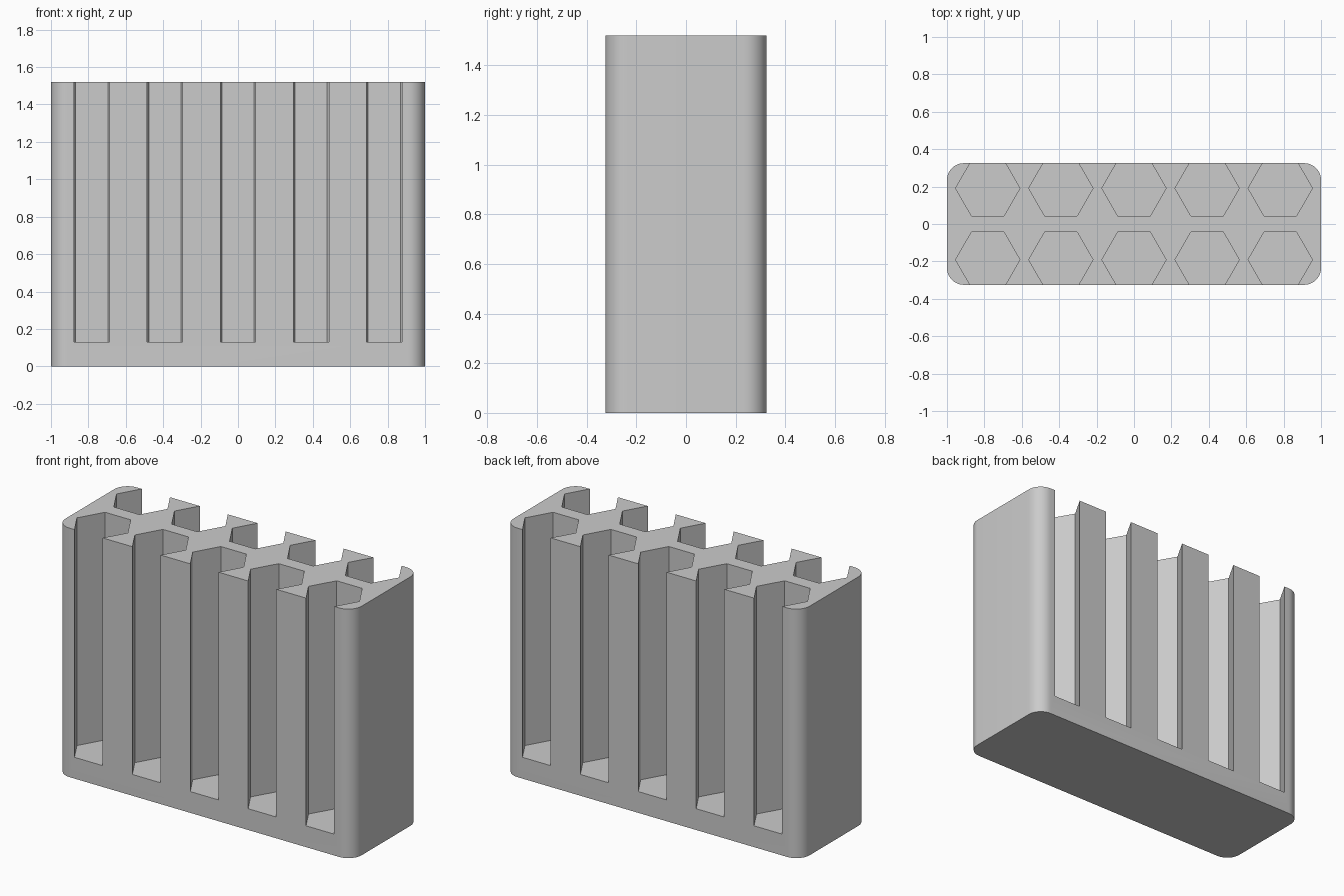
import bpy, bmesh
from math import pi, sin, cos, radians

W, D, H = 1.0, 0.325, 1.52      # half width, half depth, height
CORNER = 0.09                   # vertical corner radius
FLOOR = 0.13                    # height of the pocket floors
HEX_R, HEX_Y, PITCH = 0.172, 0.191, 0.391

if "Cube" in bpy.data.objects:
    bpy.data.objects.remove(bpy.data.objects["Cube"], do_unlink=True)

grey = bpy.data.materials.new("plain grey")
grey.use_nodes = True
grey.diffuse_color = (0.6, 0.6, 0.6, 1)
grey.node_tree.nodes["Principled BSDF"].inputs["Base Color"].default_value = (0.6, 0.6, 0.6, 1)


def extrude(bm, outline, z0, z1):
    """Add a closed prism over a flat outline."""
    face = bm.faces.new([bm.verts.new((x, y, z0)) for x, y in outline])
    top = bmesh.ops.extrude_face_region(bm, geom=[face])["geom"]
    verts = [v for v in top if isinstance(v, bmesh.types.BMVert)]
    bmesh.ops.translate(bm, verts=verts, vec=(0, 0, z1 - z0))


def make_object(name, bm):
    bmesh.ops.recalc_face_normals(bm, faces=bm.faces)
    mesh = bpy.data.meshes.new(name)
    bm.to_mesh(mesh)
    bm.free()
    mesh.materials.append(grey)
    obj = bpy.data.objects.new(name, mesh)
    bpy.context.collection.objects.link(obj)
    return obj


# Block with rounded vertical corners
outline = []
for i, (sx, sy) in enumerate([(1, 1), (-1, 1), (-1, -1), (1, -1)]):
    for k in range(13):
        a = (i + k / 12) * pi / 2
        outline.append((sx * (W - CORNER) + CORNER * cos(a),
                        sy * (D - CORNER) + CORNER * sin(a)))
bm = bmesh.new()
extrude(bm, outline, 0, H)
holder = make_object("hex_slot_holder", bm)

# Two rows of hexagonal pockets, each breaking through the outer wall
bm = bmesh.new()
for column in range(-2, 3):
    for side in (-1, 1):
        hexagon = [(column * PITCH + HEX_R * cos(k * pi / 3),
                    side * HEX_Y + HEX_R * sin(k * pi / 3)) for k in range(6)]
        extrude(bm, hexagon, FLOOR, H + 0.2)
cutter = make_object("pocket_cutter", bm)
cutter.hide_render = True

# Cut the pockets and remove the cutter
cut = holder.modifiers.new("pockets", "BOOLEAN")
cut.operation = "DIFFERENCE"
cut.solver = "EXACT"
cut.object = cutter
bpy.context.view_layer.objects.active = holder
holder.select_set(True)
bpy.ops.object.modifier_apply(modifier=cut.name)
bpy.data.objects.remove(cutter, do_unlink=True)
bpy.ops.object.shade_smooth_by_angle(angle=radians(25))
